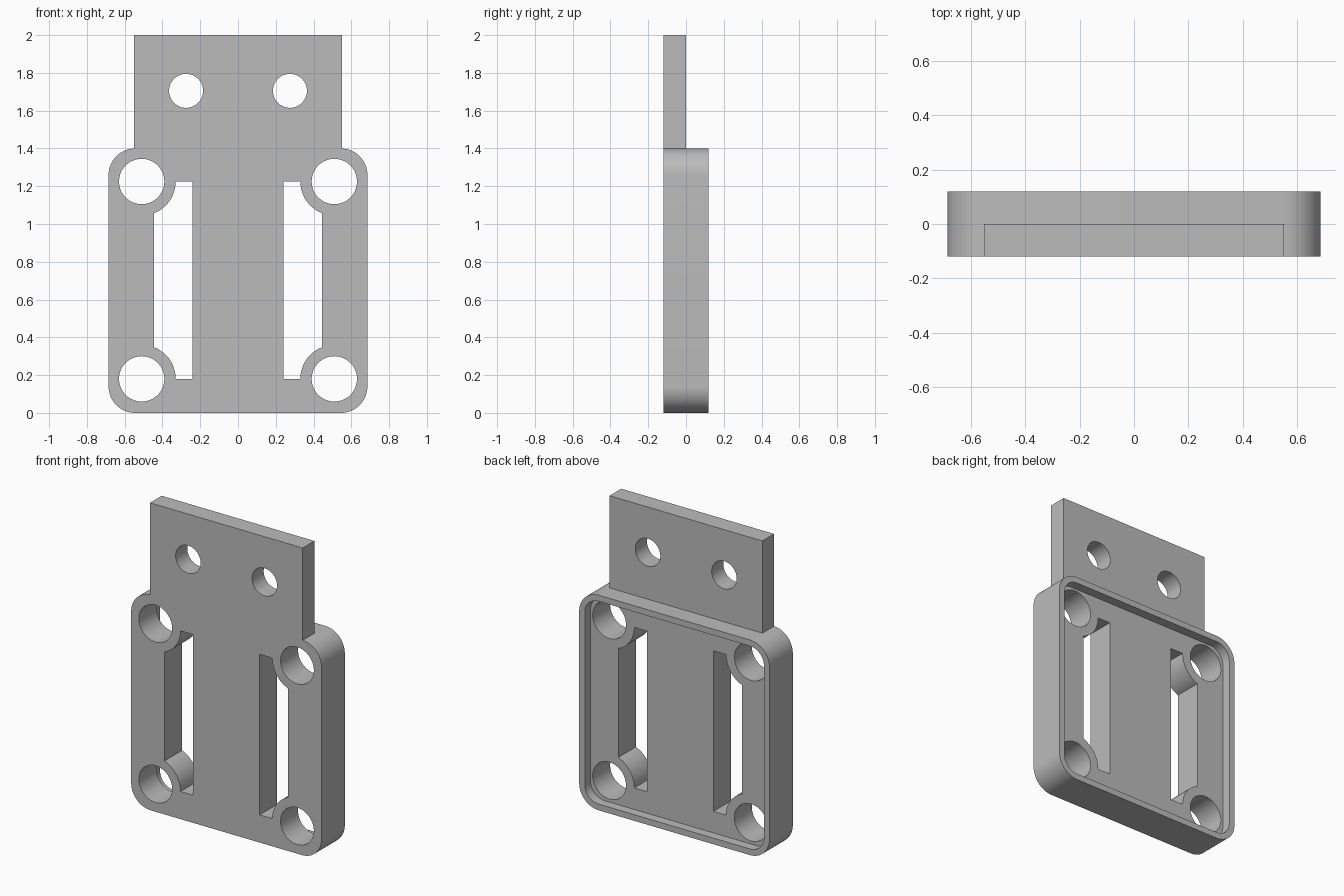
import bpy, bmesh
from math import sin, cos, pi, acos

if "Cube" in bpy.data.objects:
    bpy.data.objects.remove(bpy.data.objects["Cube"], do_unlink=True)

HALF_W, BODY_H, DEPTH = 0.685, 1.4, 0.12
FLOOR_Y = 0.06
HOLE_X, HOLE_LOW, HOLE_HIGH = 0.51, 0.18, 1.225
HOLE_R, BOSS_R = 0.12, 0.18
SLOT_IN, SLOT_OUT = 0.24, 0.445

grey = bpy.data.materials.new("plain grey")
grey.use_nodes = True
grey.diffuse_color = (0.5, 0.5, 0.5, 1)
grey.node_tree.nodes["Principled BSDF"].inputs["Base Color"].default_value = (0.5, 0.5, 0.5, 1)


def arc(cx, cz, r, a0, a1, steps):
    return [(cx + r * cos(a0 + (a1 - a0) * i / steps),
             cz + r * sin(a0 + (a1 - a0) * i / steps)) for i in range(steps + 1)]


def circle(cx, cz, r):
    return arc(cx, cz, r, 0, 2 * pi, 64)[:-1]


def rounded_rect(x, z0, z1, r):
    corners = [(x - r, z1 - r), (r - x, z1 - r), (r - x, z0 + r), (x - r, z0 + r)]
    return [p for i, (cx, cz) in enumerate(corners)
            for p in arc(cx, cz, r, i * pi / 2, (i + 1) * pi / 2, 16)]


def prism(name, outline, y0, y1):
    """Extrude an x-z outline from y0 to y1."""
    bm = bmesh.new()
    face = bm.faces.new([bm.verts.new((x, y0, z)) for x, z in outline])
    ext = bmesh.ops.extrude_face_region(bm, geom=[face], use_keep_orig=True)
    for v in ext["geom"]:
        if isinstance(v, bmesh.types.BMVert):
            v.co.y = y1
    bmesh.ops.recalc_face_normals(bm, faces=bm.faces)
    mesh = bpy.data.meshes.new(name)
    bm.to_mesh(mesh)
    bm.free()
    mesh.materials.append(grey)
    ob = bpy.data.objects.new(name, mesh)
    bpy.context.scene.collection.objects.link(ob)
    return ob


def combine(target, tool, operation):
    """Apply an exact boolean and remove the helper."""
    mod = target.modifiers.new(operation, "BOOLEAN")
    mod.object, mod.operation, mod.solver = tool, operation, "EXACT"
    graph = bpy.context.evaluated_depsgraph_get()
    mesh = bpy.data.meshes.new_from_object(target.evaluated_get(graph))
    target.modifiers.clear()
    target.data = mesh
    bpy.data.objects.remove(tool, do_unlink=True)


# Rounded body with the thinner mounting tab on top
bracket = prism("mounting_bracket", rounded_rect(HALF_W, 0, BODY_H, 0.14), -DEPTH, DEPTH)
tab = prism("tab", [(-0.55, 1.3), (0.55, 1.3), (0.55, 2), (-0.55, 2)], -DEPTH, 0)
combine(bracket, tab, "UNION")

# Shallow tray in the back, leaving a thin rim
tray = prism("tray_cutter", rounded_rect(HALF_W - 0.04, 0.04, BODY_H - 0.04, 0.1), FLOOR_Y, 0.3)
combine(bracket, tray, "DIFFERENCE")

# Slot outline, curving around the corner bosses
end = acos((SLOT_OUT - HOLE_X) / BOSS_R)
low = [(SLOT_IN, HOLE_LOW)] + arc(HOLE_X, HOLE_LOW, BOSS_R, pi, end, 14)
high = [(x, HOLE_LOW + HOLE_HIGH - z) for x, z in reversed(low)]
slot = low + high

# Through openings on both sides
for side in (-1, 1):
    outlines = [[(side * x, z) for x, z in slot],
                circle(side * HOLE_X, HOLE_LOW, HOLE_R),
                circle(side * HOLE_X, HOLE_HIGH, HOLE_R),
                circle(side * 0.275, 1.705, 0.09)]
    for outline in outlines:
        combine(bracket, prism("opening_cutter", outline, -0.3, 0.3), "DIFFERENCE")

# Smooth curved walls, sharp edges
bpy.ops.object.select_all(action="DESELECT")
bracket.select_set(True)
bpy.context.view_layer.objects.active = bracket
bpy.ops.object.shade_smooth_by_angle(angle=pi / 6)
